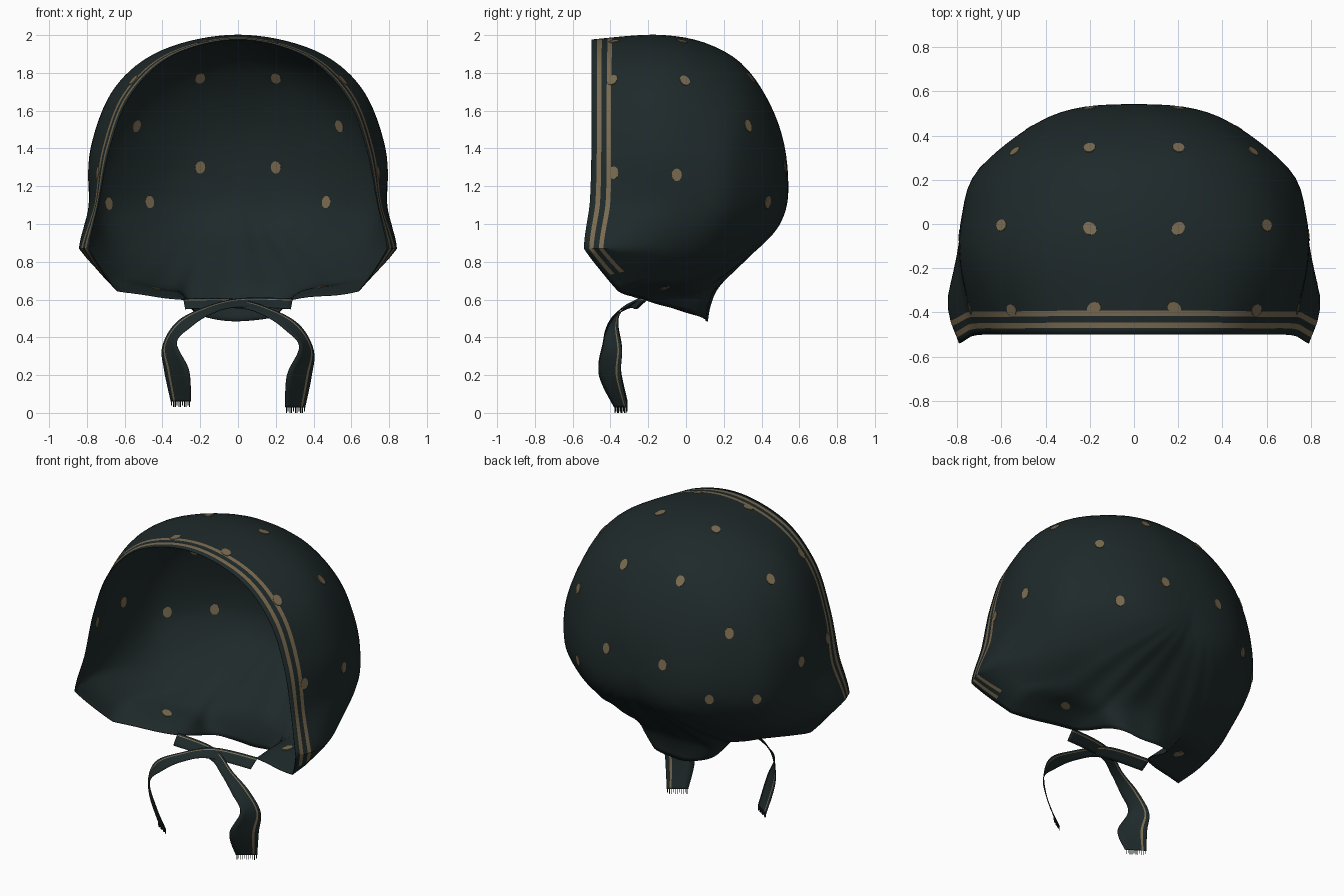
import bpy, bmesh, math
from mathutils import Matrix, Vector
from mathutils.bvhtree import BVHTree

cube = bpy.data.objects.get("Cube")
if cube:
    bpy.data.objects.remove(cube, do_unlink=True)


def make_material(name, colour):
    mat = bpy.data.materials.new(name)
    mat.use_nodes = True
    mat.diffuse_color = (*colour, 1)
    shader = mat.node_tree.nodes["Principled BSDF"]
    shader.inputs["Base Color"].default_value = (*colour, 1)
    shader.inputs["Roughness"].default_value = 0.9
    return mat


TEAL = make_material("dark teal cloth", (0.0135, 0.0225, 0.0232))
TAN = make_material("tan print", (0.195, 0.146, 0.08))


def make_object(name, bm, materials, thickness=0.0, lining=0):
    """Link a mesh; lining shifts the material slots of the inner side."""
    mesh = bpy.data.meshes.new(name)
    bm.to_mesh(mesh)
    bm.free()
    for mat in materials:
        mesh.materials.append(mat)
    obj = bpy.data.objects.new(name, mesh)
    bpy.context.collection.objects.link(obj)
    bpy.ops.object.select_all(action="DESELECT")
    obj.select_set(True)
    bpy.context.view_layer.objects.active = obj
    bpy.ops.object.shade_smooth_by_angle(angle=math.radians(50))
    if thickness:
        solid = obj.modifiers.new("cloth thickness", "SOLIDIFY")
        solid.thickness = thickness
        solid.offset = 0
        solid.material_offset = lining
    return obj


def spline(points, t, closed=False, straight=0.0):
    """Point on a Catmull-Rom curve; t counts control points."""
    count = len(points)
    i = math.floor(t) if closed else min(int(t), count - 2)
    f = t - i

    def at(k):
        return points[k % count] if closed else points[max(0, min(count - 1, k))]

    a, b, c, d = at(i - 1), at(i), at(i + 1), at(i + 2)
    curve = b + 0.5 * f * (c - a + f * (2 * a - 5 * b + 4 * c - d + f * (3 * (b - c) + d - a)))
    return curve.lerp(b.lerp(c, f), straight)


def vectors(rows):
    return [Vector(row) for row in rows]


def flip(v):
    return Vector((-v.x, v.y, v.z))


# Half loops of the hood, crown to nape: rim, side bulge, middle, back
HALF_LOOPS = [
    [(0, -.5, 1.975), (.35, -.5, 1.89), (.57, -.5, 1.68), (.68, -.5, 1.4), (.74, -.51, 1.1),
     (.79, -.54, .87), (.64, -.36, .645), (.29, -.22, .6), (.2, .06, .515), (0, .11, .485)],
    [(0, -.15, 2), (.4, -.15, 1.92), (.65, -.18, 1.72), (.775, -.18, 1.4), (.785, -.2, 1.1),
     (.84, -.33, .87), (.67, -.2, .7), (.33, -.1, .64), (.24, .08, .58), (0, .13, .58)],
    [(0, .12, 1.95), (.36, .1, 1.88), (.61, .08, 1.7), (.75, .06, 1.4), (.775, .03, 1.1),
     (.72, 0, .86), (.56, 0, .73), (.36, .06, .67), (.23, .13, .65), (0, .18, .68)],
    [(0, .33, 1.81), (.26, .33, 1.77), (.5, .32, 1.6), (.66, .27, 1.36), (.69, .25, 1.1),
     (.6, .24, .93), (.45, .26, .84), (.3, .29, .81), (.16, .31, .81), (0, .33, .83)],
]
POLE = Vector((0, .54, 1.2))


def toward_pole(v, k, y):
    return Vector((v.x * k, y, POLE.z + (v.z - POLE.z) * k))


loops = []
for half in HALF_LOOPS:
    side = vectors(half)
    loops.append(side + [flip(v) for v in side[-2:0:-1]])
loops.append([toward_pole(v, 0.53, 0.49) for v in loops[-1]])

# Hood: one sheet from the rim to the back, with two printed stripes by the rim
STEPS, ROWS = 8, 26
STRIPE_EDGES = [0, .03, .055, .085, .11]
columns = len(loops[0]) * STEPS
bm = bmesh.new()
grid = []
for j in range(columns):
    # The two loops nearest the rim run straight to and from the cheek corners
    at_corner = 4 <= min(j, columns - j) / STEPS <= 7
    path = [spline(loop, j / STEPS, True, 0.75 if at_corner and n < 2 else 0)
            for n, loop in enumerate(loops)]
    path += [POLE, toward_pole(path[-1], -1, path[-1].y)]
    fine = [spline(path, k / 30) for k in range(30 * (len(path) - 2) + 1)]
    lengths = [0.0]
    for p, q in zip(fine, fine[1:]):
        lengths.append(lengths[-1] + (q - p).length)
    start, total = STRIPE_EDGES[-1], lengths[-1]
    stops = STRIPE_EDGES + [start + (total - start) * (r + 1) / ROWS for r in range(ROWS)]
    column, k = [], 0
    for stop in stops:
        while k < len(fine) - 2 and lengths[k + 1] < stop:
            k += 1
        f = (stop - lengths[k]) / max(lengths[k + 1] - lengths[k], 1e-6)
        column.append(bm.verts.new(fine[k].lerp(fine[k + 1], min(f, 1))))
    grid.append(column)

for j in range(columns):
    near, far = grid[j], grid[(j + 1) % columns]
    station = min(j, columns - 1 - j) / STEPS
    for r in range(len(near) - 1):
        face = bm.faces.new((near[r], far[r], far[r + 1], near[r + 1]))
        face.material_index = int(r in (1, 3) and station < 5.6)

# Gathered pleats fanning up from the nape
bm.normal_update()
for j, column in enumerate(grid):
    station = min(j, columns - j) / STEPS
    for v in column:
        fade = max(0, min(1, (1.05 - v.co.z) / 0.3)) * max(0, min(1, station - 5.5))
        v.co += v.normal * 0.004 * fade * math.sin(math.tau * j / STEPS)
bmesh.ops.remove_doubles(bm, verts=bm.verts, dist=0.0005)
bm.normal_update()
tree = BVHTree.FromBMesh(bm)
make_object("hood", bm, [TEAL, TAN, TEAL, TEAL], 0.004, lining=2)

# Printed dots: thin plates set through the cloth, seen inside and out
DOTS = vectors([
    (.2, .34, 1.77), (.54, .33, 1.52), (.2, .52, 1.3), (.45, .4, 1.12),
    (.2, -.02, 1.97), (.59, -.01, 1.75), (.78, -.05, 1.26),
    (.18, -.38, 1.96), (.53, -.38, 1.74), (.73, -.38, 1.27), (.43, -.11, .67)])
LONE_DOT = Vector((-.67, .24, 1.11))
bm = bmesh.new()
for dot in DOTS + [flip(d) for d in DOTS] + [LONE_DOT]:
    spot, normal, _, _ = tree.find_nearest(dot)
    turn = normal.to_track_quat("Z", "Y").to_matrix().to_4x4()
    turn.translation = spot
    bmesh.ops.create_cone(bm, cap_ends=True, segments=12, radius1=0.027, radius2=0.027,
                          depth=0.0095, matrix=turn @ Matrix.Diagonal((1, 1.25, 1, 1)))
make_object("printed_dots", bm, [TAN])

# Ties: ribbons from each gathered corner, crossing under the chin
OUTER = vectors([(-.29, -.2, .605), (0, -.24, .6), (.2, -.34, .54), (.33, -.36, .46),
                 (.4, -.34, .33), (.39, -.345, .2), (.355, -.31, .03)])
INNER = vectors([(-.28, -.26, .55), (0, -.3, .555), (.14, -.37, .515), (.25, -.42, .44),
                 (.325, -.44, .35), (.26, -.46, .2), (.25, -.38, .03)])
ACROSS = [0, .14, .22, .5, .75, 1]
THREADS = 11


def add_tie(name, mirrored, lift):
    def place(t, across):
        p = spline(OUTER, t).lerp(spline(INNER, t), across)
        p.z += lift * t / (len(OUTER) - 1)
        if mirrored:
            p.y -= 0.012 * max(0, 1 - t / 3)
            p = flip(p)
        return p

    bm = bmesh.new()
    last = len(OUTER) - 1
    rows = [[bm.verts.new(place(last * i / 48, a)) for a in ACROSS] for i in range(49)]
    for low, high in zip(rows, rows[1:]):
        for c in range(len(ACROSS) - 1):
            face = bm.faces.new((low[c], low[c + 1], high[c + 1], high[c]))
            face.material_index = int(c == 1)
    # Frayed threads at the end
    for n in range(THREADS):
        a = n / THREADS + 0.02
        top = [place(last, a), place(last, a + 0.03)]
        drop = Vector((0, 0, -0.03 if n % 3 else -0.022))
        corners = [top[0], top[1], top[1] + drop, top[0] + drop]
        bm.faces.new([bm.verts.new(p) for p in corners])
    bmesh.ops.recalc_face_normals(bm, faces=bm.faces)
    make_object(name, bm, [TEAL, TAN], 0.004)


add_tie("left_tie", False, 0.0)
add_tie("right_tie", True, 0.03)
